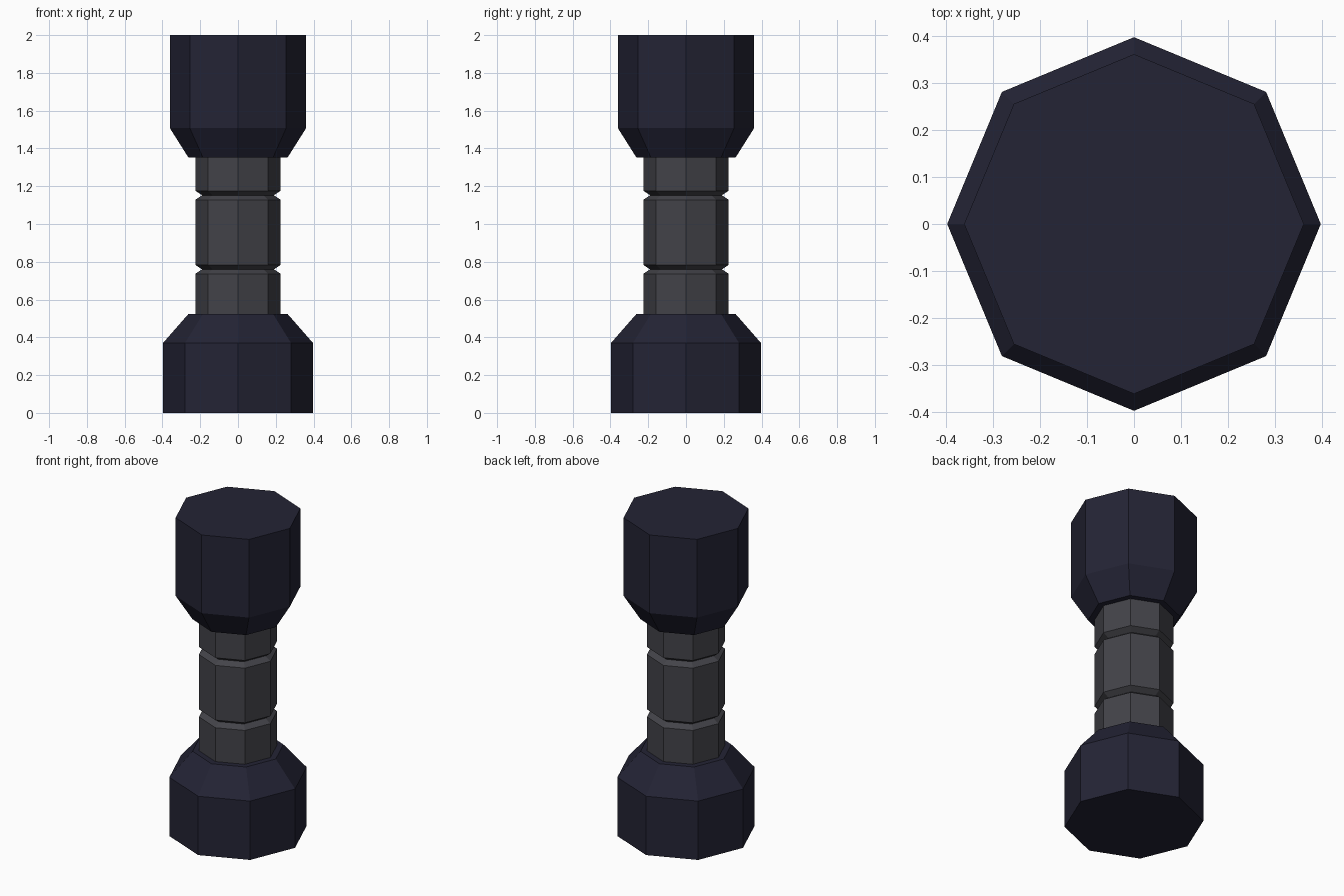
import bpy, bmesh, math

if "Cube" in bpy.data.objects:
    bpy.data.objects.remove(bpy.data.objects["Cube"])

def material(name, rgb):
    m = bpy.data.materials.new(name)
    m.diffuse_color = (*rgb, 1)
    m.use_nodes = True
    m.node_tree.nodes["Principled BSDF"].inputs["Base Color"].default_value = m.diffuse_color
    return m

def lathe(name, profile, mat, sides=8):
    """Closed, flat-shaded solid turned from (radius, height) points."""
    bm = bmesh.new()
    rings = []
    for r, z in profile:
        rings.append([bm.verts.new((r * math.cos(math.tau * i / sides),
                                    r * math.sin(math.tau * i / sides), z))
                      for i in range(sides)])
    for a, b in zip(rings, rings[1:]):
        for i in range(sides):
            j = (i + 1) % sides
            bm.faces.new((a[i], a[j], b[j], b[i]))
    bm.faces.new(rings[0][::-1])
    bm.faces.new(rings[-1])
    bmesh.ops.recalc_face_normals(bm, faces=bm.faces)
    mesh = bpy.data.meshes.new(name)
    bm.to_mesh(mesh)
    bm.free()
    mesh.materials.append(mat)
    obj = bpy.data.objects.new(name, mesh)
    bpy.context.collection.objects.link(obj)
    return obj

navy = material("dark navy", (0.017, 0.017, 0.035))
grey = material("dark grey", (0.056, 0.056, 0.066))

# End weights with tapered shoulders
lathe("lower_weight", [(0.397, 0), (0.397, 0.37), (0.263, 0.523)], navy)
lathe("upper_weight", [(0.263, 1.353), (0.361, 1.508), (0.361, 2.0)], navy)

# Grip with two V-shaped grooves
grip = [(0.226, 0.523)]
for z in (0.76, 1.152):
    grip += [(0.226, z - 0.024), (0.19, z), (0.226, z + 0.024)]
grip.append((0.226, 1.353))
lathe("grip", grip, grey)
